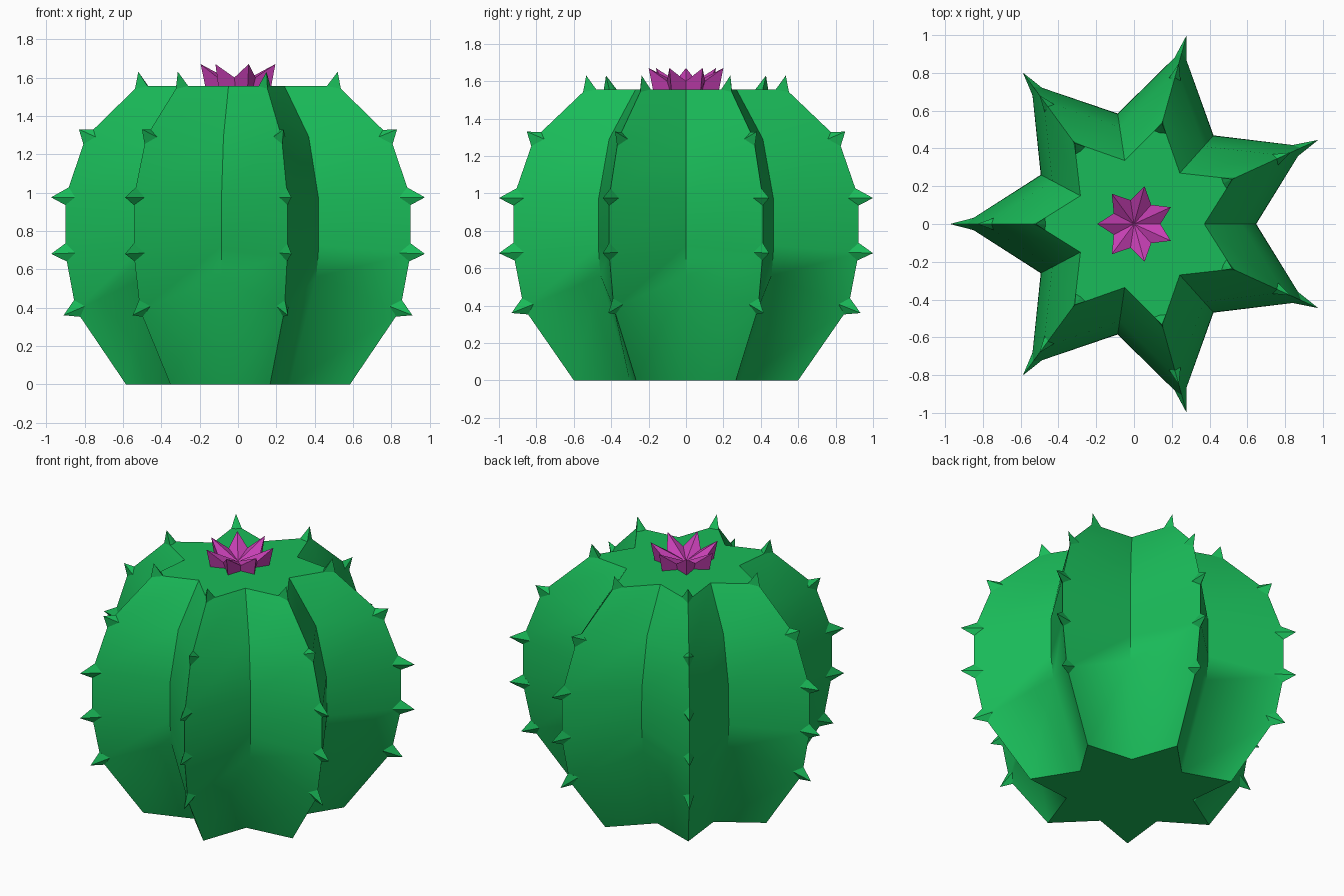
import bpy, bmesh, math
from mathutils import Vector

if "Cube" in bpy.data.objects:
    bpy.data.objects.remove(bpy.data.objects["Cube"])

N = 7
SHIFT = 0.0495          # a 7-pointed star sits off-centre in its bounding box
VALLEY = 0.63           # valley radius / ridge radius


def material(name, rgb):
    m = bpy.data.materials.new(name)
    m.diffuse_color = (*rgb, 1)
    m.use_nodes = True
    m.node_tree.nodes["Principled BSDF"].inputs["Base Color"].default_value = m.diffuse_color
    return m


green = material("cactus_green", (0.01, 0.50, 0.10))
pink = material("flower_pink", (0.56, 0.05, 0.45))


def pt(k, r, z, ridge_r):
    """Point at half-step k round the star (even = ridge, odd = valley)."""
    a = math.pi + k * math.pi / N
    return Vector((r * math.cos(a) + SHIFT * ridge_r, r * math.sin(a), z))


def finish(name, bm, mat):
    bmesh.ops.recalc_face_normals(bm, faces=bm.faces)
    me = bpy.data.meshes.new(name)
    bm.to_mesh(me)
    bm.free()
    me.materials.append(mat)
    ob = bpy.data.objects.new(name, me)
    bpy.context.collection.objects.link(ob)
    return ob


# Ribbed body: rings of (ridge radius, ridge z, valley radius, valley z)
rings = [(0.615, 0.0, 0.387, 0.0), (0.889, 0.385, 0.585, 0.56),
         (0.947, 0.68, 0.60, 0.72), (0.947, 0.975, 0.597, 0.975),
         (0.835, 1.29, 0.526, 1.29), (0.55, 1.555, 0.345, 1.555)]


def ring_point(j, k):
    R, z, rv, zv = rings[j]
    return pt(k, rv, zv, R) if k % 2 else pt(k, R, z, R)


bm = bmesh.new()
grid = [[bm.verts.new(ring_point(j, k)) for k in range(2 * N)]
        for j in range(len(rings))]
for lo, hi in zip(grid, grid[1:]):
    for k in range(2 * N):
        n = (k + 1) % (2 * N)
        bm.faces.new((lo[k], lo[n], hi[n], hi[k]))
bm.faces.new(grid[0])
bm.faces.new(grid[-1])
for f in bm.faces:
    f.smooth = len(f.verts) == 4
# Creases on ridges, upper valleys and the two caps
for j, row in enumerate(grid):
    for k, v in enumerate(row):
        if j in (0, len(grid) - 1):
            bm.edges.get((v, row[(k + 1) % (2 * N)])).smooth = False
        if j and (k % 2 == 0 or j > 1):
            bm.edges.get((v, grid[j - 1][k])).smooth = False
finish("cactus_body", bm, green)

# Spines: a small pyramid on each ridge corner, (tip radius, tip z) per ring
tips = [(0.957, 0.36), (1.0257, 0.68), (1.0257, 0.975), (0.873, 1.33), (0.547, 1.63)]
bm = bmesh.new()
for j, (tr, tz) in enumerate(tips, start=1):
    for k in range(0, 2 * N, 2):
        c = ring_point(j, k)
        up = ring_point(j + 1, k) if j < 5 else Vector((0, 0, c.z))
        around = [ring_point(j - 1, k), ring_point(j, k + 1), up, ring_point(j, k - 1)]
        size = [0.04, 0.06, 0.055, 0.06]
        if j == 5:
            size[0] = 0.02
        base = [bm.verts.new(c + (p - c).normalized() * s)
                for p, s in zip(around, size)]
        tip = bm.verts.new(pt(k, tr, tz, tr))
        for i in range(4):
            bm.faces.new((base[i], base[(i + 1) % 4], tip))
        bm.faces.new(base[::-1])
finish("spines", bm, green)

# Flower: star cup with raised petal tips and a sunken centre
bm = bmesh.new()
foot, rim = [], []
for k in range(2 * N):
    valley = k % 2
    foot.append(bm.verts.new(pt(k, 0.11 if valley else 0.18, 1.55, 0.205)))
    rim.append(bm.verts.new(pt(k, 0.13 if valley else 0.205,
                               1.60 if valley else 1.67, 0.205)))
middle = bm.verts.new((0, 0, 1.565))
for k in range(2 * N):
    n = (k + 1) % (2 * N)
    bm.faces.new((foot[k], foot[n], rim[n], rim[k]))
    bm.faces.new((rim[k], rim[n], middle))
bm.faces.new(foot[::-1])
finish("flower", bm, pink)
